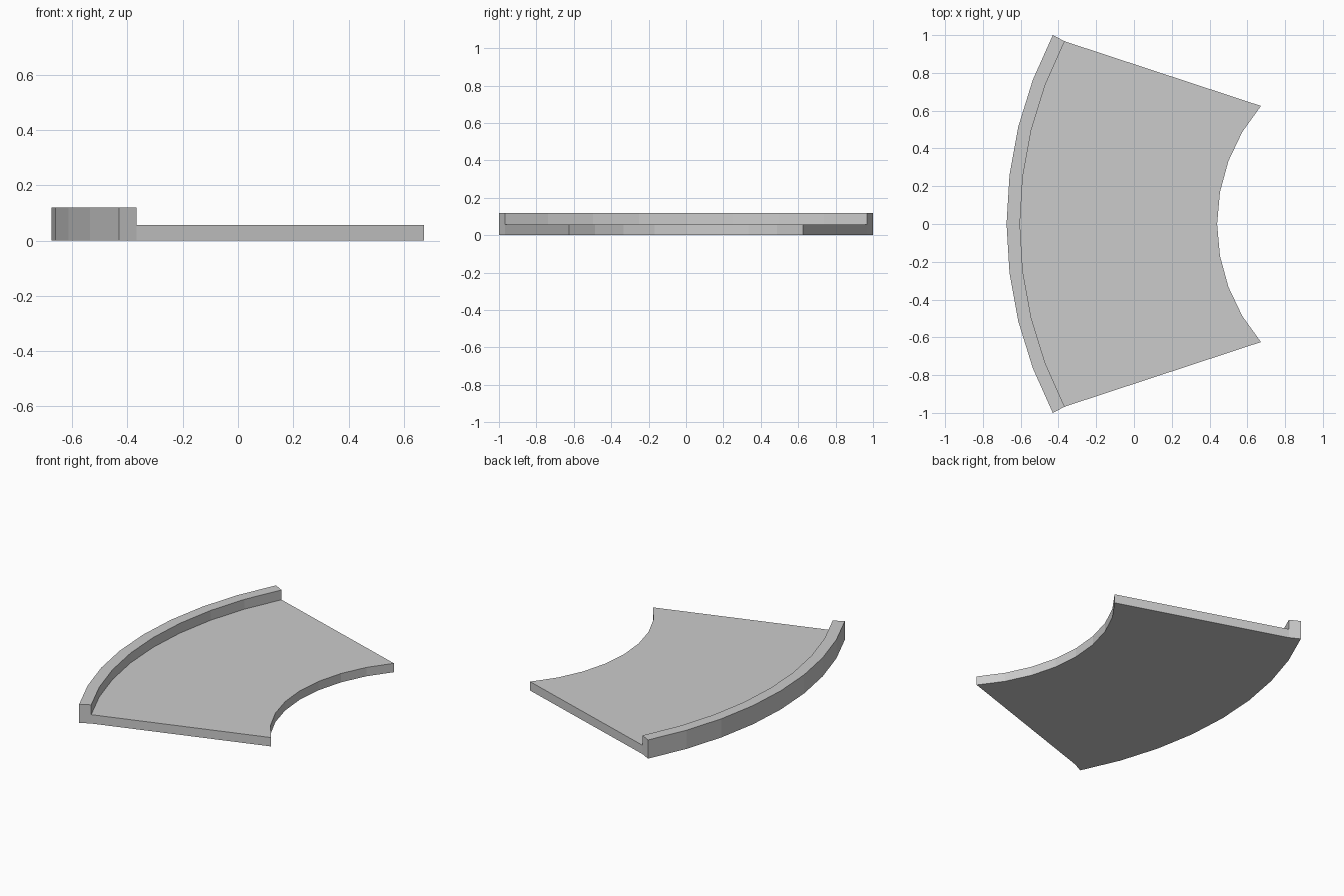
import bpy, bmesh
from math import sin, cos, asin

if "Cube" in bpy.data.objects:
    bpy.data.objects.remove(bpy.data.objects["Cube"])

SEGMENTS = 8


def arc(centre_x, radius, half_angle):
    """Points of an arc bulging toward -x, symmetric about y = 0."""
    points = []
    for i in range(SEGMENTS + 1):
        a = half_angle * (2 * i / SEGMENTS - 1)
        points.append((centre_x - radius * cos(a), radius * sin(a)))
    return points


def curved_block(name, outer, inner, height):
    """Solid strip between two arcs, standing on the ground."""
    bm = bmesh.new()
    rows = [[bm.verts.new((x, y, z)) for x, y in pts]
            for pts, z in ((outer, 0), (inner, 0), (inner, height), (outer, height))]
    for k in range(4):
        a, b = rows[k], rows[(k + 1) % 4]
        for i in range(SEGMENTS):
            bm.faces.new((a[i], a[i + 1], b[i + 1], b[i]))
    for i in (0, SEGMENTS):
        bm.faces.new([row[i] for row in rows])
    bmesh.ops.recalc_face_normals(bm, faces=bm.faces[:])
    mesh = bpy.data.meshes.new(name)
    bm.to_mesh(mesh)
    bm.free()
    obj = bpy.data.objects.new(name, mesh)
    bpy.context.collection.objects.link(obj)
    return obj


# Shared arcs: outside of the kerb, kerb/slab joint, inside of the bend
kerb_angle = asin(1 / 2.163)
kerb_outer = arc(1.488, 2.163, kerb_angle)
kerb_inner = arc(1.488, 2.092, kerb_angle)
bend_inner = arc(1.398, 0.958, asin(0.625 / 0.958))

# Flat paving slab
curved_block("slab", kerb_inner, bend_inner, 0.057)

# Raised kerb along the outer edge
curved_block("kerb", kerb_outer, kerb_inner, 0.12)
